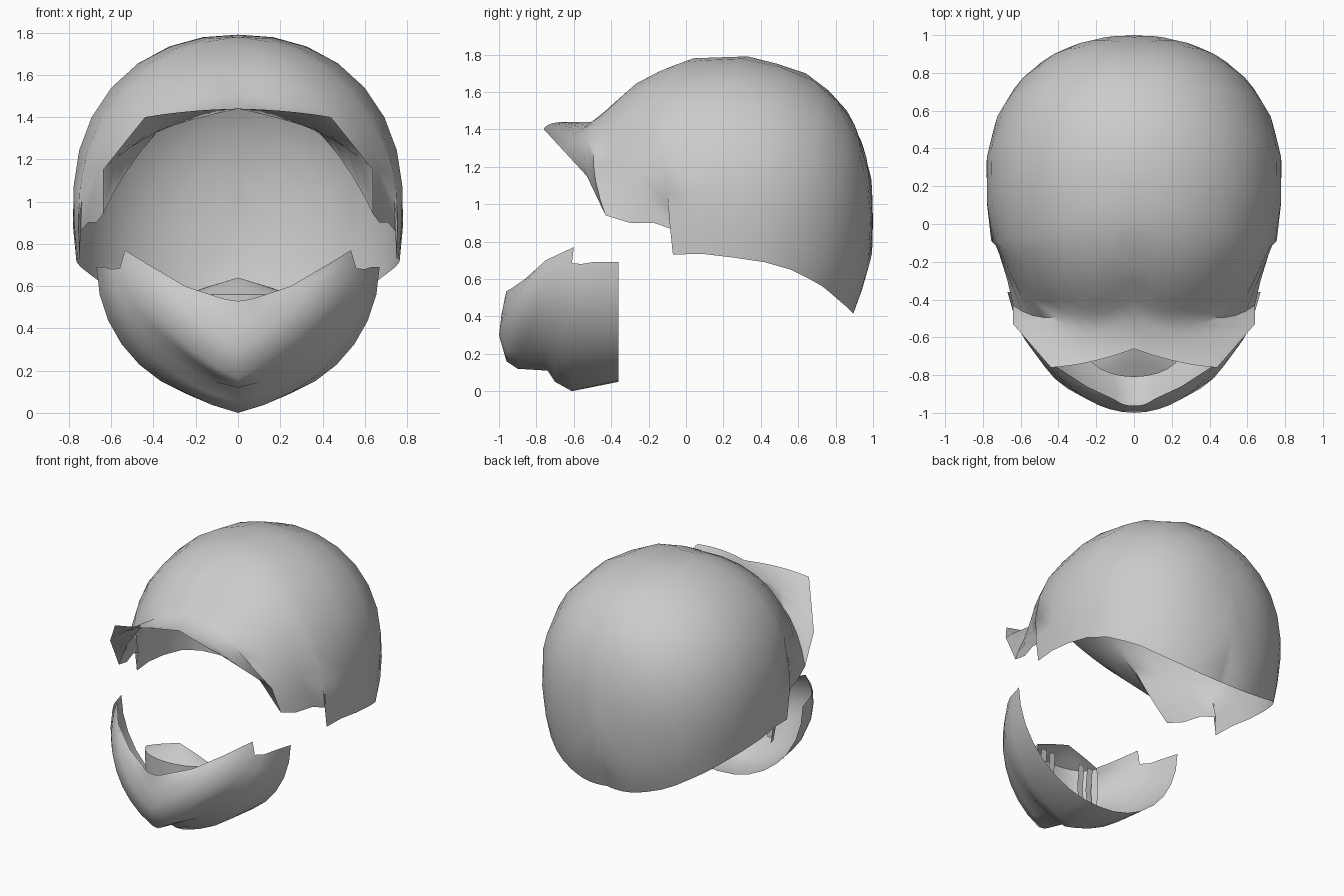
import bpy, bmesh, math
from mathutils import Vector

if "Cube" in bpy.data.objects:
    bpy.data.objects.remove(bpy.data.objects["Cube"])

grey = bpy.data.materials.new("light grey")
grey.diffuse_color = (0.6, 0.6, 0.6, 1)
grey.use_nodes = True
grey.node_tree.nodes["Principled BSDF"].inputs["Base Color"].default_value = grey.diffuse_color


def finish(name, bm, centre, angle=60):
    """Weld, point the normals outward, shade smooth."""
    bmesh.ops.remove_doubles(bm, verts=bm.verts, dist=0.002)
    bmesh.ops.recalc_face_normals(bm, faces=bm.faces)
    if sum(f.normal.dot(f.calc_center_median() - centre) * f.calc_area() for f in bm.faces) < 0:
        bmesh.ops.reverse_faces(bm, faces=bm.faces)
    me = bpy.data.meshes.new(name)
    bm.to_mesh(me)
    bm.free()
    ob = bpy.data.objects.new(name, me)
    bpy.context.collection.objects.link(ob)
    me.materials.append(grey)
    bpy.ops.object.select_all(action='DESELECT')
    ob.select_set(True)
    bpy.context.view_layer.objects.active = ob
    bpy.ops.object.shade_smooth_by_angle(angle=math.radians(angle))
    return ob


def loft(bm, rows):
    """Skin the rows of points, on both sides of x = 0."""
    for sx in (1, -1):
        grid = [[bm.verts.new((p.x * sx, p.y, p.z)) for p in r] for r in rows]
        for a, b in zip(grid, grid[1:]):
            for i in range(len(a) - 1):
                bm.faces.new((a[i], a[i + 1], b[i + 1], b[i]))


def shell(name, centre, axes, power, sections, segments, fade):
    """Ellipsoid-like sheet spanned between a spine and an edge.
    axes = x, front y, back y, up z, down z; sections = spine (y, z), edge (x, y, z)."""
    c = Vector(centre)
    ax, af, ab, au, ad = axes

    def project(d):
        q = sum(abs(v) ** power for v in
                (d.x / ax, d.y / (af if d.y < 0 else ab), d.z / (au if d.z > 0 else ad)))
        return d * q ** (-1 / power)

    rows = []
    for k, (s, e) in enumerate(sections):
        S = Vector((0, *s)) - c
        if e[0] is None:      # the edge lies on the ellipsoid
            y, z = e[1] - c.y, e[2] - c.z
            r = 1 - abs(y / ab) ** power - abs(z / ad) ** power
            E = Vector((ax * max(r, 0.004) ** (1 / power), y, z))
        else:
            E = Vector(e) - c
        p = fade(k)
        dS, dE = S - project(S), E - project(E)
        row = []
        for i in range(segments + 1):
            t = i / segments
            d = S.normalized().slerp(E.normalized(), t)
            row.append(c + project(d) + dS * (1 - t) ** p + dE * t ** p)
        row[0].x = 0
        rows.append(row)
    bm = bmesh.new()
    loft(bm, rows)
    return finish(name, bm, c)


# Upper shell: brim, brow flare, cheek step, then round to the nape
dome = [
    ((-.66, 1.44), (.44, -.76, 1.40)),
    ((-.50, 1.44), (.54, -.645, 1.275)),
    ((-.40, 1.52), (.64, -.53, 1.15)),
    ((-.30, 1.60), (.64, -.43, .94)),
    ((-.20, 1.68), (.67, -.30, .90)),
    ((-.08, 1.735), (.71, -.17, .90)),
    ((.04, 1.78), (.745, -.06, .86)),
    ((.18, 1.785), (.75, -.07, .73)),
    ((.33, 1.79), (.76, .08, .735)),
    ((.49, 1.75), (None, .25, .715)),
    ((.64, 1.70), (None, .42, .69)),
    ((.76, 1.61), (None, .56, .65)),
    ((.86, 1.50), (None, .66, .60)),
    ((.94, 1.33), (None, .73, .56)),
    ((.99, 1.14), (None, .79, .51)),
    ((1.0, .92), (None, .83, .475)),
    ((.995, .74), (None, .86, .45)),
    ((.95, .58), (None, .875, .435)),
    ((.89, .42), (None, .885, .425)),
]
shell("upper_shell", (0, .25, 1.0), (.785, .9, .75, .79, 1.1), 2.15, dome, 9,
      lambda k: (1, 1.3, 1.7)[k] if k < 3 else 2)

# Chin guard: pointed front, notched top edge, open back
chin = [
    ((-.96, .53), (.10, -.93, .55)),
    ((-.985, .42), (.25, -.86, .60)),
    ((-1.0, .30), (.42, -.75, .70)),
    ((-.96, .16), (.535, -.60, .77)),
    ((-.90, .12), (.56, -.61, .685)),
    ((-.74, .11), (.60, -.56, .68)),
    ((-.70, .05), (.63, -.50, .69)),
    ((-.61, .00), (.65, -.43, .69)),
    ((-.36, .05), (.67, -.36, .69)),
]
shell("chin_guard", (0, -.36, .70), (.67, .64, .64, .66, .66), 2.0, chin, 8,
      lambda k: 1.5 if k < 4 else 2.5)

# Breath guard inside the chin: curved wall with a roof rising to the back
rows = []
for a in range(0, 91, 15):
    s, co = math.sin(math.radians(a)), math.cos(math.radians(a))
    rows.append([Vector((.22 * s, -.64 - .16 * co, .20)),
                 Vector((.25 * s, -.66 - .15 * co, .42)),
                 Vector((.25 * s, -.67 - .14 * co, .56)),
                 Vector((.15 * s, -.665 - .08 * co, .595)),
                 Vector((0, -.66, .64))])
bm = bmesh.new()
loft(bm, rows)
finish("breath_guard", bm, Vector((0, -.62, .4)))

# Vent ribs standing behind the breath guard
bm = bmesh.new()
for x in (.10, .17):
    loft(bm, [[Vector((x + dx, -.69 + .1 * abs(z - .38), z)) for z in (.22, .38, .54)]
              for dx in (0, .045)])
finish("vent_ribs", bm, Vector((0, -.9, .4)))
